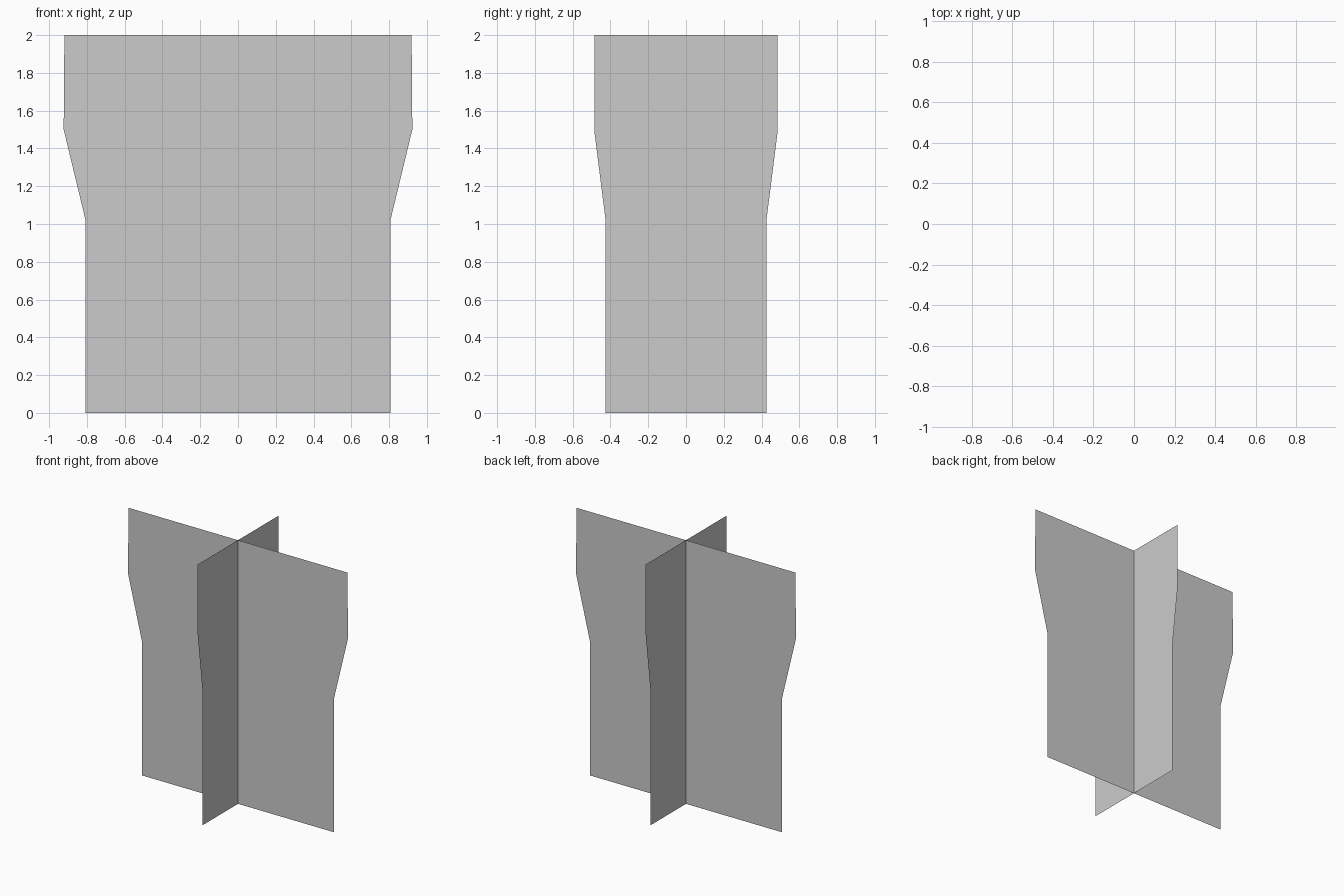
import bpy, bmesh
from mathutils import Vector

if "Cube" in bpy.data.objects:
    bpy.data.objects.remove(bpy.data.objects["Cube"])


def panel(name, axis, profile):
    """Flat upright sheet, mirrored about the z axis, from (half width, height) points."""
    bm = bmesh.new()
    rows = []
    for w, z in profile:
        rows.append([bm.verts.new(axis * (w * s) + Vector((0, 0, z))) for s in (-1, 0, 1)])
    for low, high in zip(rows, rows[1:]):
        for i in range(2):
            bm.faces.new((low[i], low[i + 1], high[i + 1], high[i]))
    mesh = bpy.data.meshes.new(name)
    bm.to_mesh(mesh)
    bm.free()
    obj = bpy.data.objects.new(name, mesh)
    bpy.context.collection.objects.link(obj)


# Wide sheet facing the front
panel("wide_panel", Vector((1, 0, 0)),
      [(0.807, 0), (0.807, 1.02), (0.923, 1.5), (0.919, 2)])

# Narrow sheet crossing it at right angles
panel("narrow_panel", Vector((0, 1, 0)),
      [(0.427, 0), (0.427, 1.03), (0.484, 1.48), (0.484, 2)])
